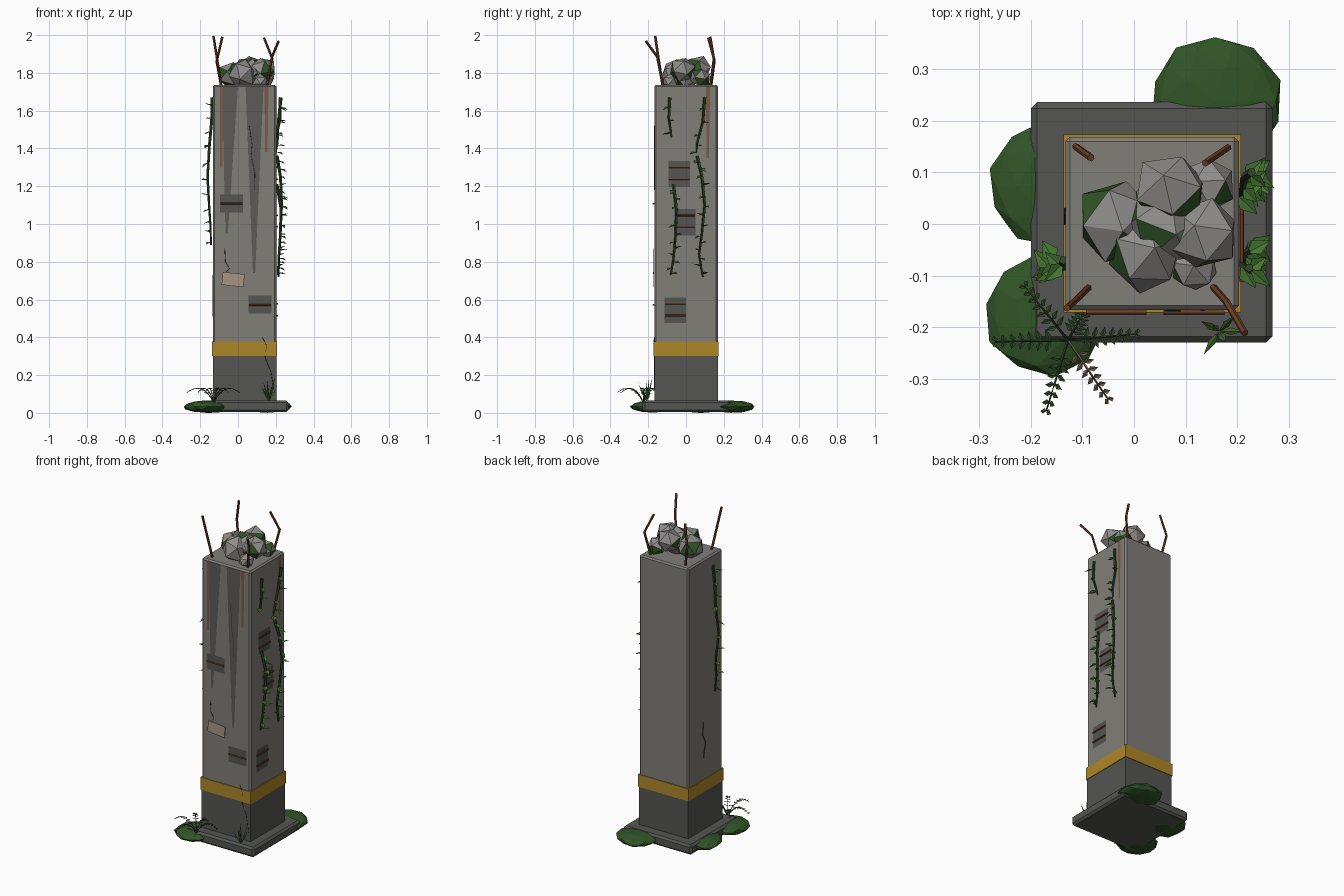
import bpy, bmesh, math, random
from mathutils import Vector, Matrix

if "Cube" in bpy.data.objects:
    bpy.data.objects.remove(bpy.data.objects["Cube"])

random.seed(7)
CX, CY, HW = 0.035, 0.001, 0.168            # pillar centre and half width
FRONT, RIGHT, LEFT = CY - HW, CX + HW, CX - HW


def mat(name, r, g, b):
    m = bpy.data.materials.new(name)
    m.diffuse_color = (r, g, b, 1)
    m.use_nodes = True
    m.node_tree.nodes["Principled BSDF"].inputs["Base Color"].default_value = m.diffuse_color
    return m


CONCRETE = mat("concrete", 0.22, 0.21, 0.19)
DARK = mat("dark_concrete", 0.09, 0.09, 0.085)
STAIN = mat("stain", 0.11, 0.105, 0.095)
ROCK = mat("rock", 0.28, 0.27, 0.26)
GOLD = mat("ochre_paint", 0.42, 0.24, 0.02)
RUST = mat("rust", 0.16, 0.05, 0.02)
RUN = mat("rust_stain", 0.2, 0.1, 0.06)
MOSS = mat("moss", 0.03, 0.09, 0.02)
LEAF = mat("leaf", 0.06, 0.18, 0.03)
STEM = mat("stem", 0.03, 0.06, 0.02)
DRY = mat("dry_leaf", 0.12, 0.08, 0.05)
TAN = mat("tan_card", 0.4, 0.3, 0.22)
BLACK = mat("crack", 0.03, 0.03, 0.03)


def finish(name, bm, *mats):
    me = bpy.data.meshes.new(name)
    bm.to_mesh(me)
    bm.free()
    for m in mats:
        me.materials.append(m)
    ob = bpy.data.objects.new(name, me)
    bpy.context.collection.objects.link(ob)
    return ob


def box(name, x0, x1, y0, y1, z0, z1, m, bevel=0.0):
    bm = bmesh.new()
    bmesh.ops.create_cube(bm, size=1, matrix=Matrix.LocRotScale(
        Vector((x0 + x1, y0 + y1, z0 + z1)) / 2, None, Vector((x1 - x0, y1 - y0, z1 - z0))))
    if bevel:
        bmesh.ops.bevel(bm, geom=bm.edges[:], offset=bevel, segments=1, affect='EDGES')
    return finish(name, bm, m)


def tube(name, pts, r, m, sides=6, r_end=None):
    """Straight-segmented tube through the points."""
    bm = bmesh.new()
    pts = [Vector(p) for p in pts]
    rings = []
    for i, p in enumerate(pts):
        d = (pts[min(i + 1, len(pts) - 1)] - pts[max(i - 1, 0)]).normalized()
        u = d.cross(Vector((0.31, 0.83, 0.12))).normalized()
        v = d.cross(u)
        rr = r + ((r_end if r_end is not None else r) - r) * i / (len(pts) - 1)
        rings.append([bm.verts.new(p + rr * (math.cos(a) * u + math.sin(a) * v))
                      for a in (2 * math.pi * k / sides for k in range(sides))])
    for a, b in zip(rings, rings[1:]):
        for k in range(sides):
            bm.faces.new((a[k], a[(k + 1) % sides], b[(k + 1) % sides], b[k]))
    bm.faces.new(rings[0][::-1])
    bm.faces.new(rings[-1])
    return finish(name, bm, m)


def leaf(bm, p, d, side, length, width):
    """Folded diamond leaf."""
    p, d, side = Vector(p), Vector(d).normalized(), Vector(side).normalized()
    up = side.cross(d) * width * 0.2
    mid = p + d * length * 0.4
    a, b, l, r = (bm.verts.new(q) for q in
                  (p, p + d * length, mid + side * width / 2 + up, mid - side * width / 2 + up))
    bm.faces.new((a, r, b))
    bm.faces.new((a, b, l))


def on_face(face, u, z, out):
    """Point on a pillar face: u is along the face, out is the distance in front of it."""
    return Vector({'F': (u, FRONT - out, z), 'R': (RIGHT + out, u, z), 'L': (LEFT - out, u, z)}[face])


def decal(name, face, outline, out, m):
    bm = bmesh.new()
    f = bm.faces.new([bm.verts.new(on_face(face, u, z, out)) for u, z in outline])
    if face == 'L':
        f.normal_flip()
    return finish(name, bm, m)


# Base slab, pillar, painted band
box("base_slab", -0.2, 0.268, -0.23, 0.236, 0.004, 0.066, DARK, 0.012)
box("pillar", LEFT, RIGHT, FRONT, CY + HW, 0.3, 1.737, CONCRETE, 0.009)
box("pillar_foot", LEFT, RIGHT, FRONT, CY + HW, 0.05, 0.31, DARK)
box("painted_band", LEFT - .004, RIGHT + .004, FRONT - .004, CY + HW + .004, 0.3, 0.377, GOLD)

# Water and rust stains running down from the top
for i, (face, u0, u1, ub, zb, m) in enumerate((
        ('F', -0.085, 0.0, -0.06, 0.95, STAIN), ('F', 0.04, 0.135, 0.085, 0.74, STAIN),
        ('F', -0.096, -0.078, -0.088, 1.3, RUN), ('F', 0.14, 0.162, 0.15, 1.38, RUN),
        ('R', 0.105, 0.128, 0.115, 1.35, RUN))):
    decal(f"stain_{i}", face, ((ub - .006, zb), (ub + .006, zb), (u1, 1.728), (u0, 1.728)), .0015 + i * .0002, m)

# Spalled patches with exposed bars
for i, (face, u0, u1, z0, z1, bars) in enumerate((
        ('F', -0.095, 0.026, 1.06, 1.157, (1.108,)), ('F', 0.055, 0.177, 0.525, 0.622, (0.572,)),
        ('R', -0.092, 0.02, 1.195, 1.333, (1.3, 1.237)), ('R', -0.052, 0.05, 0.94, 1.08, (1.045, 0.985)),
        ('R', -0.113, 0.0, 0.475, 0.612, (0.578, 0.515)))):
    decal(f"spalled_patch_{i}", face, ((u0, z0), (u1, z0), (u1, z1), (u0, z1)), .003, DARK)
    for j, z in enumerate(bars):
        tube(f"exposed_bar_{i}_{j}", (on_face(face, u0 + .002, z, .005), on_face(face, u1 - .002, z, .005)), .005, RUST)

# Cracks and hanging card
for i, (face, pts) in enumerate((
        ('F', ((0.06, 1.52), (0.075, 1.42), (0.07, 1.36), (0.09, 1.27), (0.088, 1.18))),
        ('F', ((0.13, 0.4), (0.15, 0.36), (0.145, 0.29), (0.175, 0.22), (0.19, 0.12))),
        ('L', ((0.02, 0.73), (0.03, 0.66), (0.0, 0.6), (0.02, 0.51))))):
    tube(f"crack_{i}", [on_face(face, u, z, 0.004 if 0.29 < z < 0.38 else 0.001) for u, z in pts], .002, BLACK, 4)
tube("card_string", [on_face('F', u, z, .004) for u, z in ((-.07, .87), (-.066, .8), (-.045, .765), (-.07, .735))],
     .002, BLACK, 4)
box("hanging_card", -0.058, 0.058, -.002, .002, -0.034, 0.034, TAN).matrix_world = \
    Matrix.Translation((-0.026, FRONT - .007, 0.706)) @ Matrix.Rotation(0.1, 4, 'Y')

# Bent reinforcing bars at the top corners
for i, pts in enumerate((
        ((-.085, -.12, 1.71), (-.11, -.145, 1.87), (-.13, -.163, 1.995)),
        ((.15, -.118, 1.71), (.18, -.152, 1.885), (.215, -.212, 1.968)),
        ((-.085, .13, 1.71), (-.113, .15, 1.86), (-.083, .128, 1.99)),
        ((.148, .125, 1.71), (.182, .148, 1.875), (.138, .118, 1.985)))):
    tube(f"reinforcing_bar_{i}", pts, .007, RUST)


def boulder(name, c, r, sub, mats, moss_chance=0.0, rot=0.0, jitter=0.08):
    bm = bmesh.new()
    bmesh.ops.create_icosphere(bm, subdivisions=sub, radius=1)
    for v in bm.verts:
        v.co *= 1 + random.uniform(-jitter, jitter)
    tilt = 0.5 * rot if moss_chance else 0
    bm.transform(Matrix.Translation(c) @ Matrix.Diagonal((*r, 1))
                 @ Matrix.Rotation(rot, 4, 'Z') @ Matrix.Rotation(tilt, 4, 'X'))
    for f in bm.faces:
        f.material_index = int(random.random() < moss_chance)
    finish(name, bm, *mats)


# Rubble heap on top
for i, (x, y, z, r, rz) in enumerate((
        (-.035, .005, 1.79, .085, .075), (.135, -.02, 1.815, .072, .07), (.07, .065, 1.82, .073, .07),
        (.02, -.055, 1.795, .08, .085), (.145, .075, 1.775, .058, .055), (.115, -.085, 1.755, .048, .04),
        (.055, .0, 1.8, .08, .09))):
    boulder(f"rubble_{i}", (x, y, z), (r, r, rz), 1, (ROCK, MOSS), 0.2, 0.6 + i * 1.1)

# Moss mounds around the base
for i, (x, y, r) in enumerate(((.157, .238, .128), (-.16, .078, .125), (-.172, -.175, .119))):
    boulder(f"moss_mound_{i}", (x, y, .033), (r, r, .033), 2, (MOSS,), 0, i * 0.7, 0.05)

# Climbing vines
for i, (face, pts, n) in enumerate((
        ('R', ((-.085, 1.67, .02), (-.09, 1.56, .022), (-.075, 1.46, .0)), 3),
        ('R', ((.1, 1.67, .025), (.09, 1.54, .01), (.06, 1.43, .006), (.055, 1.37, -.005)), 5),
        ('R', ((-.065, 1.21, .003), (-.05, 1.08, .025), (-.055, .93, .02), (-.065, .82, .012), (-.08, .73, .008)), 12),
        ('R', ((.06, 1.36, .004), (.085, 1.25, .022), (.1, 1.1, .028), (.085, .95, .022), (.07, .84, .015),
               (.09, .72, .012)), 14),
        ('L', ((-.07, 1.67, .003), (-.085, 1.55, .006), (-.075, 1.42, .018), (-.09, 1.25, .028), (-.075, 1.1, .02),
               (-.09, .98, .012), (-.08, .89, .01)), 11))):
    path = [on_face(face, *p) for p in pts]
    tube(f"vine_stem_{i}", path, .009, STEM, 5, .005)
    out = Vector((1 if face == 'R' else -1, 0, 0))
    bm = bmesh.new()
    for k in range(n):
        t = (k + 0.7) / n * (len(path) - 1)
        j = min(int(t), len(path) - 2)
        p = path[j].lerp(path[j + 1], t - j)
        s = 1 if k % 2 else -1
        d = out * random.uniform(.4, 1) + Vector((0, s * random.uniform(.4, .9), random.uniform(-.5, .3)))
        leaf(bm, p, d, d.cross(Vector((0, random.uniform(-.3, .3), 1))),
             random.uniform(.04, .056), random.uniform(.026, .034))
    finish(f"vine_leaves_{i}", bm, LEAF)

# Fern with arching fronds
root = Vector((-.128, -.225, .05))
for i, (x, y, m) in enumerate(((-.212, -.12, STEM), (.005, -.213, STEM), (-.05, -.34, DRY),
                               (-.17, -.362, STEM), (-.268, -.228, STEM), (-.09, -.16, STEM))):
    reach = Vector((x, y, .05)) - root
    side = reach.cross(Vector((0, 0, 1))).normalized()
    path = [root + reach * t + Vector((0, 0, .08 * math.sin(2.3 * t ** .8))) for t in (k / 8 for k in range(9))]
    tube(f"frond_stem_{i}", path, .003, m, 4, .0015)
    bm = bmesh.new()
    for k in range(2, 9):
        for s in (-1, 1):
            d = side * s + reach.normalized() * 0.35
            leaf(bm, path[k], d, reach, .029 - .0022 * k, .012)
    finish(f"frond_leaflets_{i}", bm, m)

# Grass tuft
bm = bmesh.new()
for dx, dy, h in ((-.03, -.045, .1), (.05, .0, .1), (-.035, .02, .07), (.03, .03, .13),
                  (.012, -.02, .08), (-.012, .012, .12)):
    p, d = Vector((.165, -.208, .06)), Vector((dx, dy, h))
    leaf(bm, p, d, Vector((-dy, dx, 0)), d.length, .014)
finish("grass_tuft", bm, LEAF)
